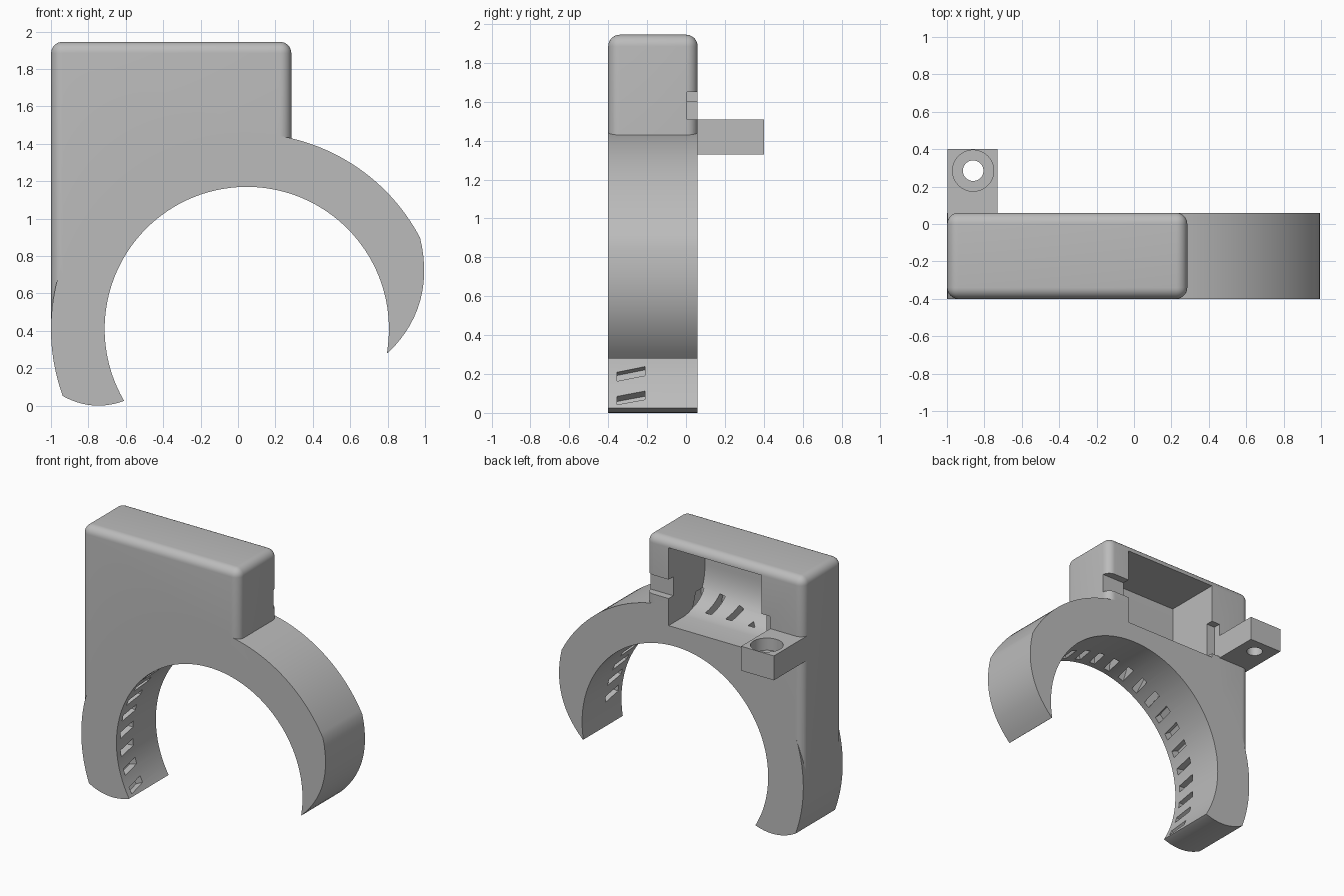
import bpy, bmesh
from math import sin, cos, radians, pi
from mathutils import Matrix, Vector

if "Cube" in bpy.data.objects:
    bpy.data.objects.remove(bpy.data.objects["Cube"])

CX, CZ, INNER, OUTER = 0.047, 0.41, 0.76, 1.047   # clamp ring
FRONT, BACK = -0.40, 0.06

grey = bpy.data.materials.new("plain grey")
grey.use_nodes = True
grey.diffuse_color = (0.5, 0.5, 0.5, 1)
grey.node_tree.nodes["Principled BSDF"].inputs["Base Color"].default_value = (0.5, 0.5, 0.5, 1)


def add_prism(bm, points, lo, hi, axis, matrix=None):
    """Extrude a 2D outline along one axis."""
    place = {"x": lambda p, q, d: (d, p, q),
             "y": lambda p, q, d: (p, d, q),
             "z": lambda p, q, d: (p, q, d)}[axis]
    verts = [bm.verts.new(place(p, q, lo)) for p, q in points]
    face = bm.faces.new(verts)
    extruded = bmesh.ops.extrude_face_region(bm, geom=[face])["geom"]
    new = [v for v in extruded if isinstance(v, bmesh.types.BMVert)]
    bmesh.ops.translate(bm, verts=new, vec=Vector(place(0, 0, hi - lo)))
    if matrix:
        bmesh.ops.transform(bm, matrix=matrix, verts=verts + new)


def to_object(name, bm):
    bmesh.ops.recalc_face_normals(bm, faces=bm.faces)
    mesh = bpy.data.meshes.new(name)
    bm.to_mesh(mesh)
    bm.free()
    ob = bpy.data.objects.new(name, mesh)
    mesh.materials.append(grey)
    bpy.context.collection.objects.link(ob)
    return ob


def prism(name, points, lo, hi, axis):
    bm = bmesh.new()
    add_prism(bm, points, lo, hi, axis)
    return to_object(name, bm)


def rect(a, b, c, d):
    return [(a, c), (b, c), (b, d), (a, d)]


def arc(cx, cy, r, start, end, n):
    """Points on a circle, angles in degrees clockwise from up."""
    angles = [radians(start + (end - start) * i / n) for i in range(n + 1)]
    return [(cx + r * sin(a), cy + r * cos(a)) for a in angles]


def circle(cx, cy, r, n):
    return arc(cx, cy, r, 0, 360, n)[:-1]


def bow(a, b, c, n=14):
    """Curve from a to c pulled towards b, without its first point."""
    a, b, c = Vector(a), Vector(b), Vector(c)
    ts = [i / n for i in range(1, n + 1)]
    return [tuple(a * (1 - t) ** 2 + b * 2 * t * (1 - t) + c * t * t) for t in ts]


def combine(target, other, operation):
    mod = target.modifiers.new(operation, "BOOLEAN")
    mod.operation, mod.object, mod.solver = operation, other, "EXACT"
    bpy.context.view_layer.objects.active = target
    bpy.ops.object.modifier_apply(modifier=mod.name)
    bpy.data.objects.remove(other)


# Clamp ring: outer arc, blunt left foot and hooked right tip
outline = arc(CX, CZ, OUTER, -110, 62.3, 90)
outline += bow(outline[-1], (1.06, 0.53), (0.80, 0.28))
outline += [(0.72, 0.32), (-0.54, 0.06), (-0.61, 0.025)]
outline += bow((-0.61, 0.025), (-0.78, -0.035), outline[0])[:-1]
body = prism("clamp_body", outline, FRONT, BACK, "y")

# Housing with rounded top and upright edges
bm = bmesh.new()
add_prism(bm, rect(-0.999, 0.285, FRONT, BACK), 0.45, 1.945, "z")
soft = [e for e in bm.edges if max(v.co.z for v in e.verts) > 1]
bmesh.ops.bevel(bm, geom=soft, offset=0.06, segments=8, profile=0.5, affect="EDGES")
combine(body, to_object("housing", bm), "UNION")

# Screw tab on the back
combine(body, prism("screw_tab", rect(-0.998, -0.73, -0.02, 0.40), 1.33, 1.51, "z"), "UNION")

# Round opening of the clamp
combine(body, prism("bore", circle(CX, CZ, INNER, 160), -1, 1, "y"), "DIFFERENCE")

# Pocket open to the back, its floor curving up into the front wall
pocket = [(0.2, 1.885), (0.2, 1.31), (-0.13, 1.31)]
pocket += bow((-0.13, 1.31), (-0.36, 1.34), (-0.365, 1.60)) + [(-0.365, 1.885)]
combine(body, prism("pocket", pocket, -0.66, 0.10, "x"), "DIFFERENCE")

# Shallow notches either side of the pocket
combine(body, prism("left_notch", rect(0.05, 0.4, 1.51, 1.65), 0.005, 0.2, "y"), "DIFFERENCE")
combine(body, prism("right_notch", rect(-0.729, -0.6, 1.34, 1.60), 0.005, 0.2, "y"), "DIFFERENCE")

# Screw hole and its counterbore
combine(body, prism("screw_hole", circle(-0.86, 0.285, 0.055, 40), 1.2, 1.6, "z"), "DIFFERENCE")
combine(body, prism("counterbore", circle(-0.86, 0.285, 0.11, 48), 1.42, 1.6, "z"), "DIFFERENCE")

# Slanted band slots around the bore; those under the pocket break through
bm = bmesh.new()
w, slant = 0.024, 0.015
for angle in range(-116, 85, 10):
    depth = 0.27 if -37 < angle < 5 else 0.06
    slot = [(-w - slant, -0.355), (w - slant, -0.355), (w + slant, -0.21), (-w + slant, -0.21)]
    turn = Matrix.Translation((CX, 0, CZ)) @ Matrix.Rotation(radians(angle), 4, "Y")
    add_prism(bm, slot, INNER - 0.05, INNER + depth, "z", turn)
combine(body, to_object("band_slots", bm), "DIFFERENCE")

# One material and smooth curves with sharp edges kept
body.data.materials.clear()
body.data.materials.append(grey)
for poly in body.data.polygons:
    poly.material_index = 0
bpy.ops.object.select_all(action="DESELECT")
body.select_set(True)
bpy.context.view_layer.objects.active = body
bpy.ops.object.shade_smooth_by_angle(angle=radians(25))
